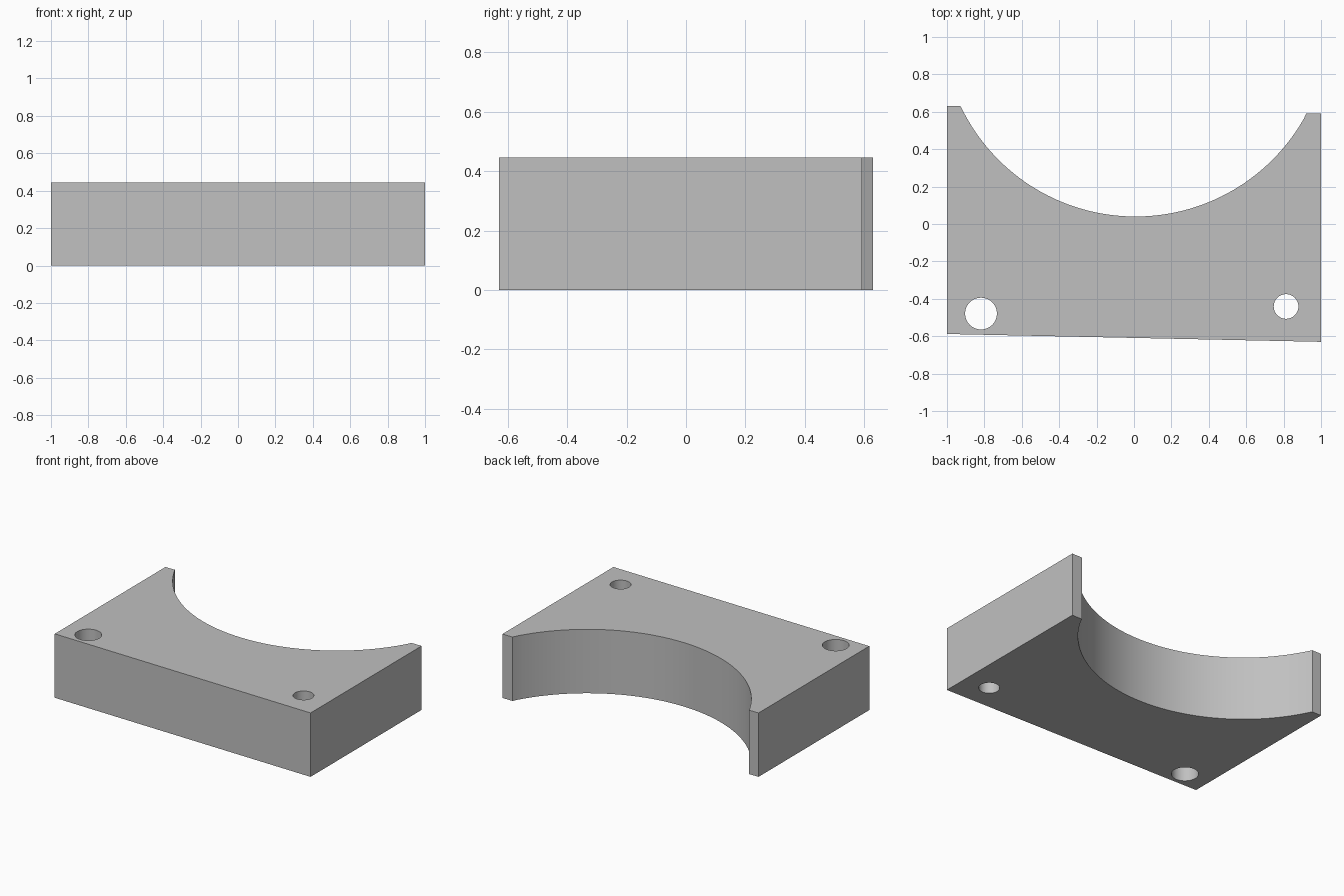
import bpy
import bmesh
from math import atan2, cos, sin, pi
from mathutils import Matrix

cube = bpy.data.objects.get("Cube")
if cube:
    bpy.data.objects.remove(cube, do_unlink=True)

HEIGHT = 0.445


def arc(cx, cy, r, start, end, steps):
    """Points along a circle from one angle to another."""
    angles = [start + (end - start) * i / steps for i in range(steps + 1)]
    return [(cx + r * cos(a), cy + r * sin(a)) for a in angles]


def add_loop(curve, points):
    """Add a closed straight-segment outline to the curve."""
    spline = curve.splines.new('POLY')
    spline.points.add(len(points) - 1)
    for p, (x, y) in zip(spline.points, points):
        p.co = (x, y, 0, 1)
    spline.use_cyclic_u = True


# Flat profile: slightly skewed block with a round saddle cut into its back
cx, cy, r = 0.008, 1.076, 1.036
left_tip, right_tip = (-0.928, 0.63), (0.922, 0.592)
a0 = atan2(right_tip[1] - cy, right_tip[0] - cx)
a1 = atan2(left_tip[1] - cy, left_tip[0] - cx) - 2 * pi
a1 += 2 * pi if a1 < -pi else 0
saddle = arc(cx, cy, r, a0, a1, 64)
saddle[0], saddle[-1] = right_tip, left_tip

profile = bpy.data.curves.new("block_profile", 'CURVE')
profile.dimensions = '2D'
profile.fill_mode = 'BOTH'
profile.extrude = HEIGHT / 2
add_loop(profile, [(-1, 0.63), (-1, -0.588), (1, -0.63), (1, 0.592)] + saddle)

# Two through holes, the left one larger
for x, y, radius in ((-0.818, -0.479, 0.085), (0.813, -0.441, 0.066)):
    add_loop(profile, arc(x, y, radius, 0, 2 * pi, 48)[:-1])

# Turn the extruded profile into one closed mesh standing on the ground
helper = bpy.data.objects.new("profile_helper", profile)
bpy.context.collection.objects.link(helper)
depsgraph = bpy.context.evaluated_depsgraph_get()
mesh = bpy.data.meshes.new_from_object(helper.evaluated_get(depsgraph))
bpy.data.objects.remove(helper, do_unlink=True)

bm = bmesh.new()
bm.from_mesh(mesh)
bmesh.ops.remove_doubles(bm, verts=bm.verts, dist=0.0005)
bmesh.ops.transform(bm, matrix=Matrix.Translation((0, 0, HEIGHT / 2)), verts=bm.verts)
bmesh.ops.recalc_face_normals(bm, faces=bm.faces)
bm.to_mesh(mesh)
bm.free()

# Plain grey material
grey = bpy.data.materials.new("grey")
grey.use_nodes = True
grey.diffuse_color = (0.53, 0.53, 0.53, 1)
grey.node_tree.nodes["Principled BSDF"].inputs["Base Color"].default_value = grey.diffuse_color
mesh.materials.clear()
mesh.materials.append(grey)

# Saddle block object, smooth on the round walls
block = bpy.data.objects.new("saddle_block", mesh)
bpy.context.collection.objects.link(block)
bpy.ops.object.select_all(action='DESELECT')
block.select_set(True)
bpy.context.view_layer.objects.active = block
bpy.ops.object.shade_smooth_by_angle(angle=pi / 6)
